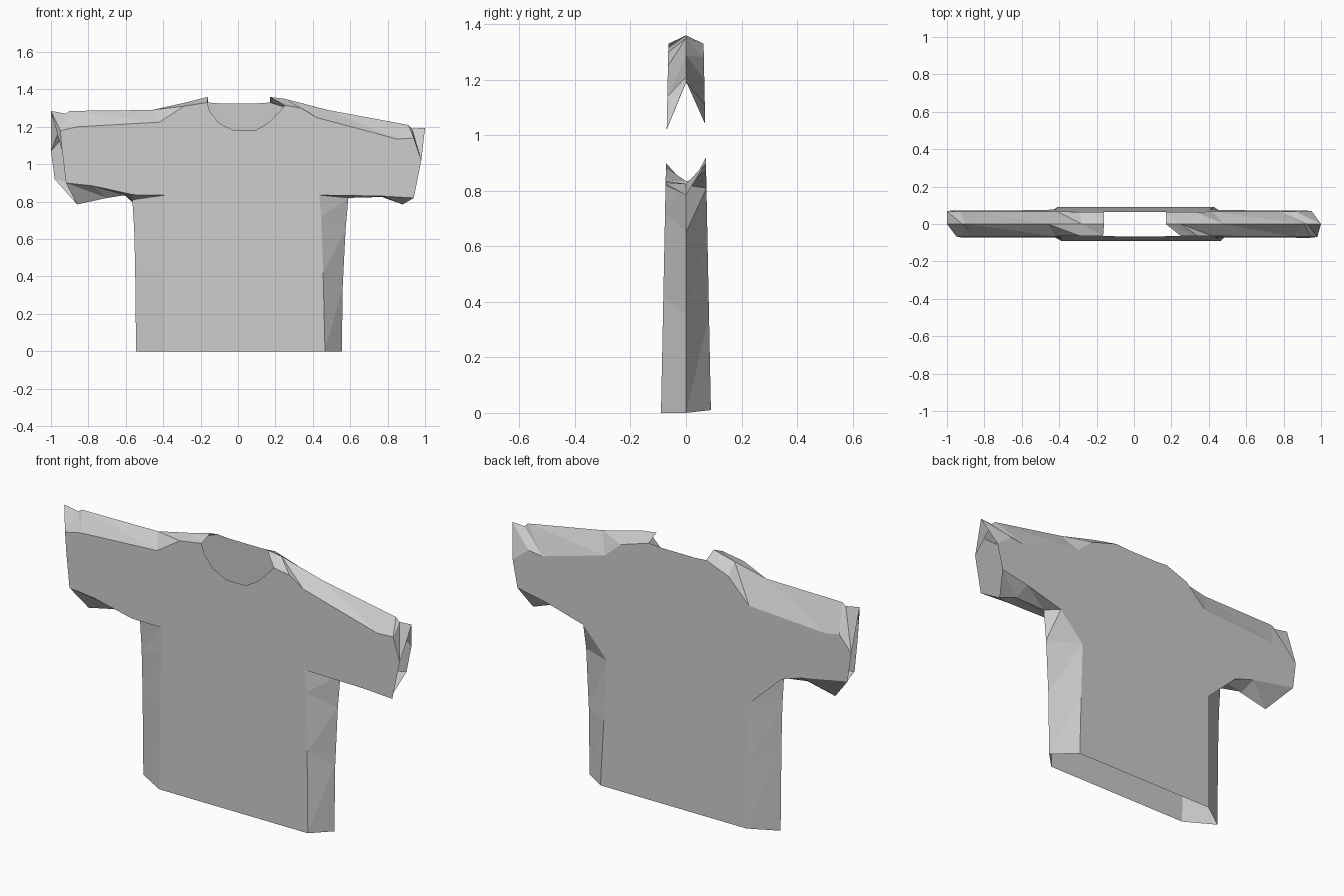
import bpy

if "Cube" in bpy.data.objects:
    bpy.data.objects.remove(bpy.data.objects["Cube"])

# Each row is one cross-section of a seam strip:
# front panel edge (x, z), ridge at y = 0 (x, z), back panel edge (x, z)
right_lower = [
    (.465, 0, .555, 0, .43, .01),
    (.455, .42, .56, .35, .415, .35),
    (.445, .72, .575, .65, .40, .66),
    (.435, .835, .59, .82, .54, .81),
    (.77, .83, .77, .825, .76, .87),
    (.94, .82, .88, .785, .92, .90)]
right_upper = [
    (.98, 1.02, 1.0, 1.195, .95, 1.04),
    (.94, 1.14, .93, 1.19, .86, 1.11),
    (.85, 1.135, .91, 1.21, .78, 1.10),
    (.42, 1.25, .48, 1.29, .42, 1.20),
    (.34, 1.30, .25, 1.35, .33, 1.28),
    (.25, 1.315, .17, 1.36, .17, 1.33)]
left_lower = [
    (-.39, 0, -.545, 0, -.41, .01),
    (-.39, .40, -.55, .45, -.415, .35),
    (-.39, .70, -.555, .65, -.42, .66),
    (-.39, .835, -.565, .81, -.60, .83),
    (-.56, .837, -.60, .835, -.64, .845),
    (-.78, .885, -.70, .82, -.72, .87),
    (-.92, .90, -.86, .785, -.98, .92)]
left_upper = [
    (-.94, 1.07, -1.0, 1.285, -1.0, 1.07),
    (-.95, 1.18, -.92, 1.27, -.93, 1.15),
    (-.86, 1.20, -.90, 1.285, -.85, 1.135),
    (-.42, 1.225, -.46, 1.29, -.41, 1.16),
    (-.29, 1.31, -.28, 1.33, -.29, 1.28),
    (-.165, 1.33, -.16, 1.36, -.16, 1.33)]

# Necklines, right to left
front_neck = [(.23, 1.29), (.16, 1.22), (.09, 1.18), (-.02, 1.18), (-.10, 1.22), (-.15, 1.28)]
back_neck = [(.10, 1.325), (-.10, 1.325)]


def on_panel(x, z, side):
    """Point on the front (-1) or back (+1) panel plane; the shirt widens to the hem."""
    return (x, side * (.09 - .02 * z), z)


def make_object(name, verts, faces):
    mesh = bpy.data.meshes.new(name)
    mesh.from_pydata(verts, [], faces)
    mesh.update()
    bpy.context.collection.objects.link(bpy.data.objects.new(name, mesh))


def make_strip(name, rows):
    """Faceted strip joining front panel, ridge and back panel."""
    verts, faces = [], []
    for fx, fz, mx, mz, bx, bz in rows:
        verts += [on_panel(fx, fz, -1), (mx, 0, mz), on_panel(bx, bz, 1)]
    for i in range(0, 3 * (len(rows) - 1), 3):
        for a in (i, i + 1):
            faces += [(a, a + 1, a + 4), (a, a + 4, a + 3)]
    make_object(name, verts, faces)


def make_panel(name, col, side, neck):
    """Flat panel following the outer edge of the strips and the neckline."""
    edge = lambda rows: [(r[col], r[col + 1]) for r in rows]
    outline = (edge(right_lower) + edge(right_upper) + neck
               + edge(left_upper[::-1]) + edge(left_lower[::-1]))
    if side > 0:
        outline.reverse()
    make_object(name, [on_panel(x, z, side) for x, z in outline], [tuple(range(len(outline)))])


# Panels; hem, cuffs and neck stay open
make_panel("front_panel", 0, -1, front_neck)
make_panel("back_panel", 4, 1, back_neck)

# Side seams with underarms, and shoulder seams with sleeve tops
make_strip("right_side_and_underarm", right_lower)
make_strip("left_side_and_underarm", left_lower[::-1])
make_strip("right_shoulder", right_upper)
make_strip("left_shoulder", left_upper[::-1])
